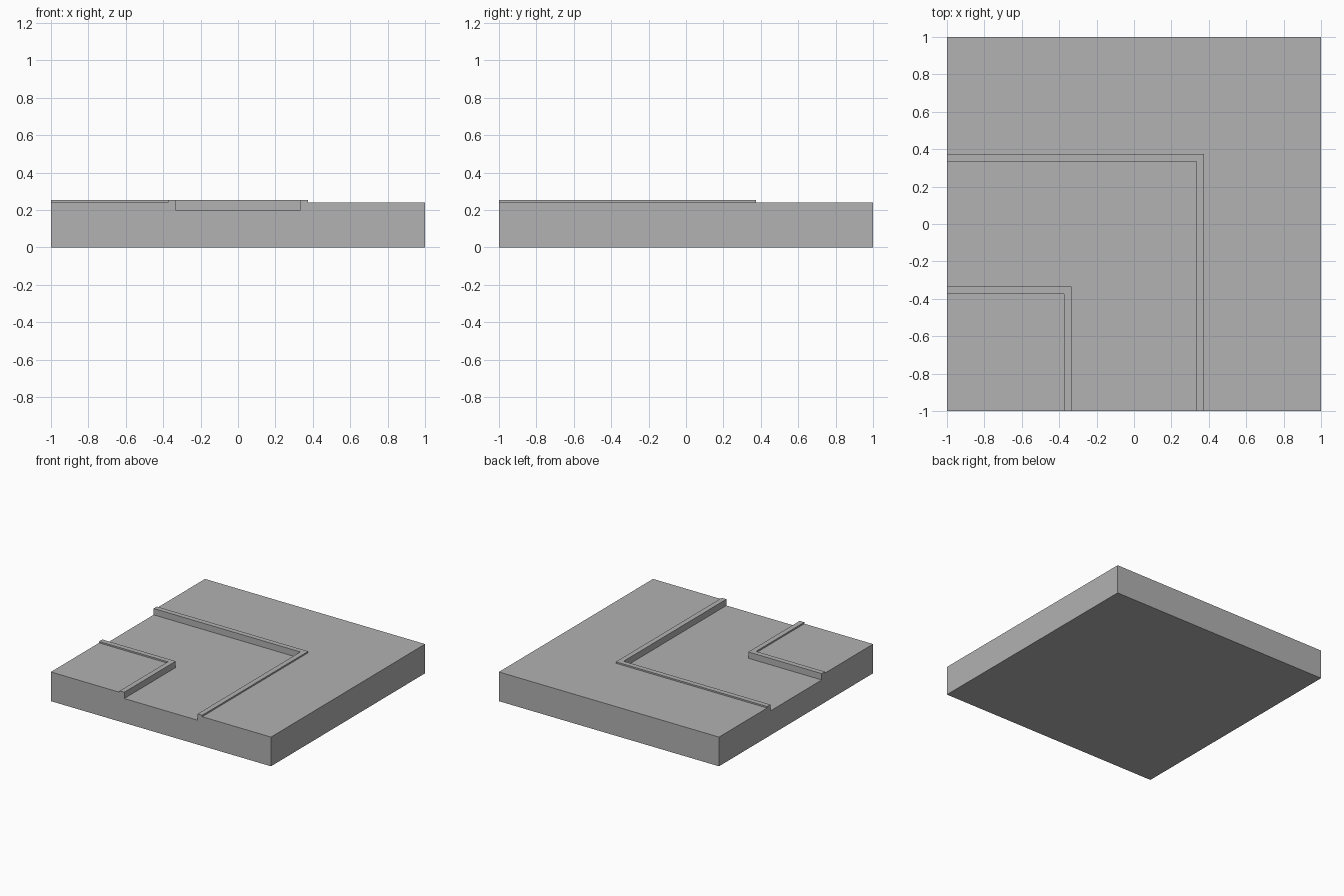
import bpy
import bmesh

cube = bpy.data.objects.get("Cube")
if cube:
    bpy.data.objects.remove(cube, do_unlink=True)

# Plain grey for the whole tile
grey = bpy.data.materials.new("grey")
grey.use_nodes = True
colour = (0.445, 0.445, 0.445, 1)
grey.diffuse_color = colour
grey.node_tree.nodes["Principled BSDF"].inputs["Base Color"].default_value = colour

# Heights and kerb edges
ground, kerb, road = 0.24, 0.252, 0.2
inner, outer = 0.333, 0.375

# Cross-section: corner plot, kerb, road, kerb, outer plot, underside
profile = [(-1, 0), (-1, ground), (-outer, ground), (-outer, kerb),
           (-inner, kerb), (-inner, road), (inner, road), (inner, kerb),
           (outer, kerb), (outer, ground), (1, ground), (1, 0)]

# Sweep the section round a mitred right-angle bend
bm = bmesh.new()
rings = [[bm.verts.new(p) for p in points] for points in (
    [(-1, d, z) for d, z in profile],
    [(d, d, z) for d, z in profile],
    [(d, -1, z) for d, z in profile])]
count = len(profile)
for a, b in zip(rings, rings[1:]):
    for i in range(count):
        j = (i + 1) % count
        bm.faces.new((a[i], a[j], b[j], b[i]))

# Close both road ends, then merge the pivot corner
bm.faces.new(rings[0])
bm.faces.new(rings[-1])
bmesh.ops.remove_doubles(bm, verts=bm.verts, dist=0.0001)
bmesh.ops.recalc_face_normals(bm, faces=bm.faces)

mesh = bpy.data.meshes.new("road_corner_tile")
bm.to_mesh(mesh)
bm.free()
mesh.materials.append(grey)
tile = bpy.data.objects.new("road_corner_tile", mesh)
bpy.context.collection.objects.link(tile)
